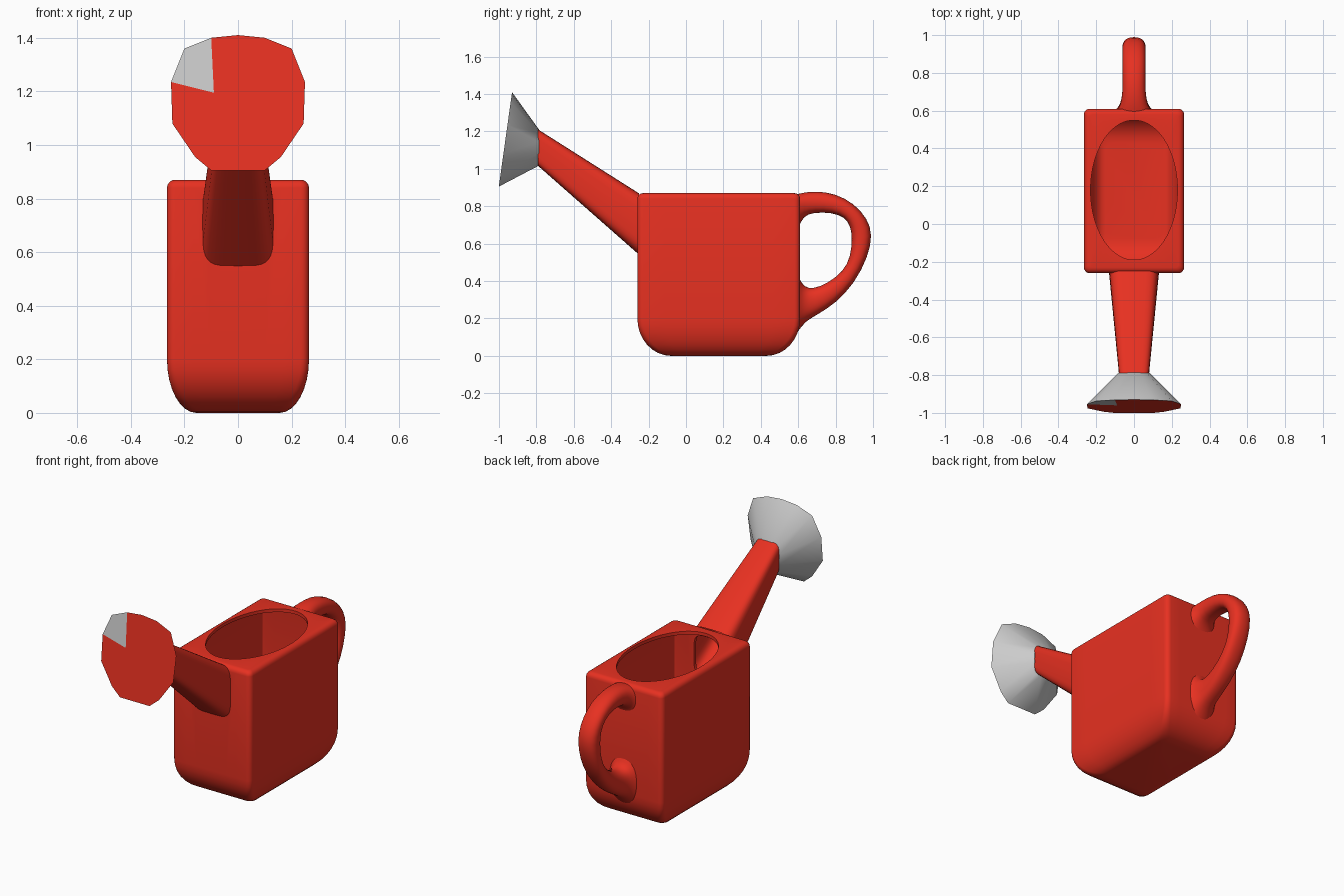
import bpy, bmesh
from math import sin, cos, pi, copysign

if "Cube" in bpy.data.objects:
    bpy.data.objects.remove(bpy.data.objects["Cube"])

red = bpy.data.materials.new("red")
red.diffuse_color = (0.8, 0.03, 0.015, 1)
red.use_nodes = True
red.node_tree.nodes["Principled BSDF"].inputs["Base Color"].default_value = red.diffuse_color
grey = bpy.data.materials.new("grey")
grey.diffuse_color = (0.6, 0.6, 0.6, 1)
grey.use_nodes = True
grey.node_tree.nodes["Principled BSDF"].inputs["Base Color"].default_value = grey.diffuse_color


def loft(name, rings, cap_start=False, cap_end=False, mat=red):
    """Skin a list of equal-length closed rings."""
    bm = bmesh.new()
    vs = [[bm.verts.new(p) for p in r] for r in rings]
    n = len(vs[0])
    for a, b in zip(vs, vs[1:]):
        for i in range(n):
            j = (i + 1) % n
            bm.faces.new((a[i], a[j], b[j], b[i]))
    if cap_start:
        bm.faces.new(vs[0][::-1])
    if cap_end:
        bm.faces.new(vs[-1])
    bmesh.ops.recalc_face_normals(bm, faces=bm.faces)
    me = bpy.data.meshes.new(name)
    bm.to_mesh(me)
    bm.free()
    ob = bpy.data.objects.new(name, me)
    bpy.context.collection.objects.link(ob)
    me.materials.append(mat)
    return ob


def finish(ob, angle=40):
    """Apply modifiers and shade smooth with sharp edges kept."""
    bpy.ops.object.select_all(action='DESELECT')
    ob.select_set(True)
    bpy.context.view_layer.objects.active = ob
    for m in list(ob.modifiers):
        bpy.ops.object.modifier_apply(modifier=m.name)
    bpy.ops.object.shade_smooth_by_angle(angle=angle * pi / 180)


def superellipse(n, power):
    out = []
    for i in range(n):
        c, s = cos(2 * pi * i / n), sin(2 * pi * i / n)
        out.append((copysign(abs(c) ** (2 / power), c), copysign(abs(s) ** (2 / power), s)))
    return out


CY = 0.175  # body centre in y


def rounded_rect(hx, hy, r, z):
    """48 points: a 6-point arc per corner and 6 points along each side."""
    pts = []
    corners = [(1, 1), (-1, 1), (-1, -1), (1, -1)]
    for k, (sx, sy) in enumerate(corners):
        cx, cy = sx * (hx - r), sy * (hy - r)
        for i in range(6):
            a = (k + i / 5) * pi / 2
            pts.append((cx + r * cos(a), cy + r * sin(a)))
        nx, ny = corners[(k + 1) % 4]
        a = (k + 1) * pi / 2
        p = pts[-1]
        q = (nx * (hx - r) + r * cos(a), ny * (hy - r) + r * sin(a))
        for i in range(1, 7):
            t = i / 7
            pts.append((p[0] + (q[0] - p[0]) * t, p[1] + (q[1] - p[1]) * t))
    return [(x, CY + y, z) for x, y in pts]


# Body: rounded box, wide bottom rounding, small top rounding, oval opening
rings = []
for i in range(9):
    a = i / 8 * pi / 2
    rings.append(rounded_rect(0.265 - 0.11 * (1 - sin(a)), 0.435 - 0.18 * (1 - sin(a)),
                              0.045 - 0.015 * sin(a), 0.2 * (1 - cos(a))))
for i in range(5):
    a = i / 4 * pi / 2
    d = 0.03 * (1 - cos(a))
    rings.append(rounded_rect(0.265 - d, 0.435 - d, 0.03 - d * 0.5, 0.84 + 0.03 * sin(a)))
oval = []
for i in range(48):
    a = 2 * pi * (i + 3.5) / 48
    oval.append((0.23 * cos(a), 0.18 + 0.37 * sin(a), 0.87))
rings.append(oval)
body = loft("body", rings, cap_start=True)
solid = body.modifiers.new("wall", 'SOLIDIFY')
solid.thickness = 0.02
solid.offset = -1


# Spout: tapered rounded tube
def spout_ring(y, hw, z0, z1):
    zc, hz = (z0 + z1) / 2, (z1 - z0) / 2
    return [(hw * u, y, zc + hz * v) for u, v in superellipse(32, 4.5)]


cutter = loft("spout_hole_cutter", [spout_ring(-0.32, 0.115, 0.57, 0.82),
                                    spout_ring(-0.20, 0.115, 0.57, 0.82)], True, True)
cut = body.modifiers.new("spout_hole", 'BOOLEAN')
cut.object = cutter
cut.operation = 'DIFFERENCE'
cut.solver = 'EXACT'
finish(body)
cutter.hide_render = True
bpy.data.objects.remove(cutter)

spout = loft("spout", [spout_ring(-0.25, 0.133, 0.54, 0.868),
                       spout_ring(-0.79, 0.08, 1.015, 1.21)], cap_end=True)
finish(spout)

# Handle: outer y, z, inner y, z, half width
path = [(.59, .865, .60, .68, .10), (.63, .875, .625, .745, .072), (.70, .882, .68, .766, .062),
        (.80, .868, .78, .766, .062), (.90, .815, .85, .74, .062), (.97, .735, .88, .69, .062),
        (.999, .65, .887, .63, .062), (.975, .53, .88, .53, .062), (.90, .385, .84, .45, .062),
        (.80, .28, .75, .385, .062), (.70, .217, .68, .36, .062), (.64, .185, .63, .368, .072),
        (.60, .13, .605, .42, .10)]
rings = []
for oy, oz, iy, iz, w in path:
    rings.append([(w * u, (oy + iy) / 2 + (oy - iy) / 2 * v, (oz + iz) / 2 + (oz - iz) / 2 * v)
                  for u, v in superellipse(16, 2.4)])
handle = loft("handle", rings)
handle.modifiers.new("smooth", 'SUBSURF').levels = 1
finish(handle, 80)

# Rose: 13-sided flared cone
right = [(.10, 1.40), (.20, 1.36), (.25, 1.235), (.245, 1.08), (.16, .955), (.10, .905)]
outline = [(0, 1.41)] + right + [(-x, z) for x, z in reversed(right)]


def face_y(z):
    return -0.93 - (1.41 - z) * 0.14


back = [(x * 0.33, -0.787, 1.115 + (z - 1.16) * 0.385) for x, z in outline]
front = [(x, face_y(z), z) for x, z in outline]
rose = loft("rose", [back, front], cap_start=True, mat=grey)
finish(rose, 40)

# Rose face: red disc with one grey wedge
corner = (-0.09, face_y(1.195), 1.195)
me = bpy.data.meshes.new("rose_face")
me.from_pydata(front + [corner], [], [(10, 11, 12, 13), (0, 1, 2, 3, 4, 5, 6, 7, 8, 9, 10, 13, 12)])
for m in (red, grey):
    me.materials.append(m)
me.polygons[0].material_index = 1
bm = bmesh.new()
bm.from_mesh(me)
for f in bm.faces:
    f.normal_update()
    if f.normal.y > 0:
        f.normal_flip()
bm.to_mesh(me)
bm.free()
bpy.context.collection.objects.link(bpy.data.objects.new("rose_face", me))
